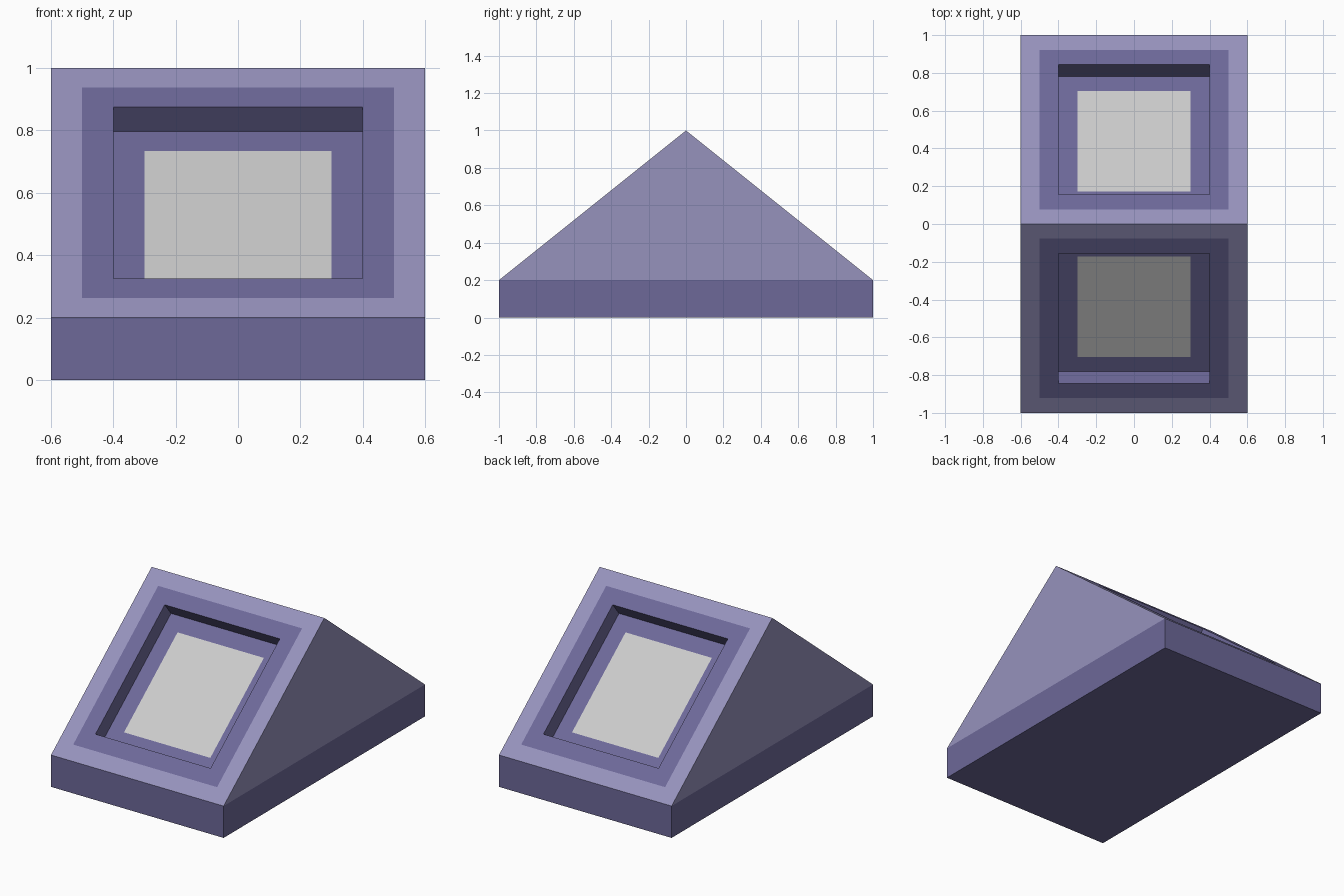
import bpy, bmesh

if "Cube" in bpy.data.objects:
    bpy.data.objects.remove(bpy.data.objects["Cube"])

W = 0.6  # half width along x


def material(name, rgb):
    m = bpy.data.materials.new(name)
    m.diffuse_color = (*rgb, 1.0)
    m.use_nodes = True
    m.node_tree.nodes["Principled BSDF"].inputs["Base Color"].default_value = m.diffuse_color
    return m


light = material("light_purple", (0.307, 0.290, 0.507))
dark = material("dark_purple", (0.153, 0.140, 0.318))


def make_object(name, bm, mats=()):
    me = bpy.data.meshes.new(name)
    for m in mats:
        me.materials.append(m)
    bm.to_mesh(me)
    bm.free()
    ob = bpy.data.objects.new(name, me)
    bpy.context.collection.objects.link(ob)
    return ob


def prism(profile):
    """Extrude a (y, z) profile across the full width."""
    bm = bmesh.new()
    face = bm.faces.new([bm.verts.new((-W, y, z)) for y, z in profile])
    out = bmesh.ops.extrude_face_region(bm, geom=[face], use_keep_orig=True)
    verts = [v for v in out["geom"] if isinstance(v, bmesh.types.BMVert)]
    bmesh.ops.translate(bm, verts=verts, vec=(2 * W, 0, 0))
    bmesh.ops.recalc_face_normals(bm, faces=bm.faces)
    bm.normal_update()
    return bm


def drop_faces(bm, sign):
    """Remove the hidden horizontal face where two parts meet."""
    hidden = [f for f in bm.faces if f.normal.z * sign > 0.99]
    bmesh.ops.delete(bm, geom=hidden, context="FACES")


# Base plinth
bm = prism([(-1, 0), (1, 0), (1, 0.2), (-1, 0.2)])
drop_faces(bm, 1)
make_object("base", bm, [dark])

# Sloped body: each slope gets a dark frame and a sunken recess
bm = prism([(-1, 0.2), (1, 0.2), (0, 1)])
drop_faces(bm, -1)
slopes = [f for f in bm.faces if f.normal.z > 0.5]
screens = []
for f in slopes:
    name = "front_screen" if f.normal.y < 0 else "back_screen"
    # border, frame, recess wall, recess floor
    for thickness, depth in [(0.1, 0), (0.1, 0), (0, -0.1), (0.1, 0)]:
        bm.normal_update()
        bmesh.ops.inset_individual(bm, faces=[f], thickness=thickness,
                                   depth=depth, use_even_offset=True)
        f.material_index = 1
    screens.append((name, [v.co.copy() for v in f.verts]))
bmesh.ops.delete(bm, geom=slopes, context="FACES")
make_object("sloped_body", bm, [light, dark])

# Grey screens filling the recess floors
for name, corners in screens:
    bm = bmesh.new()
    bm.faces.new([bm.verts.new(c) for c in corners])
    make_object(name, bm)
